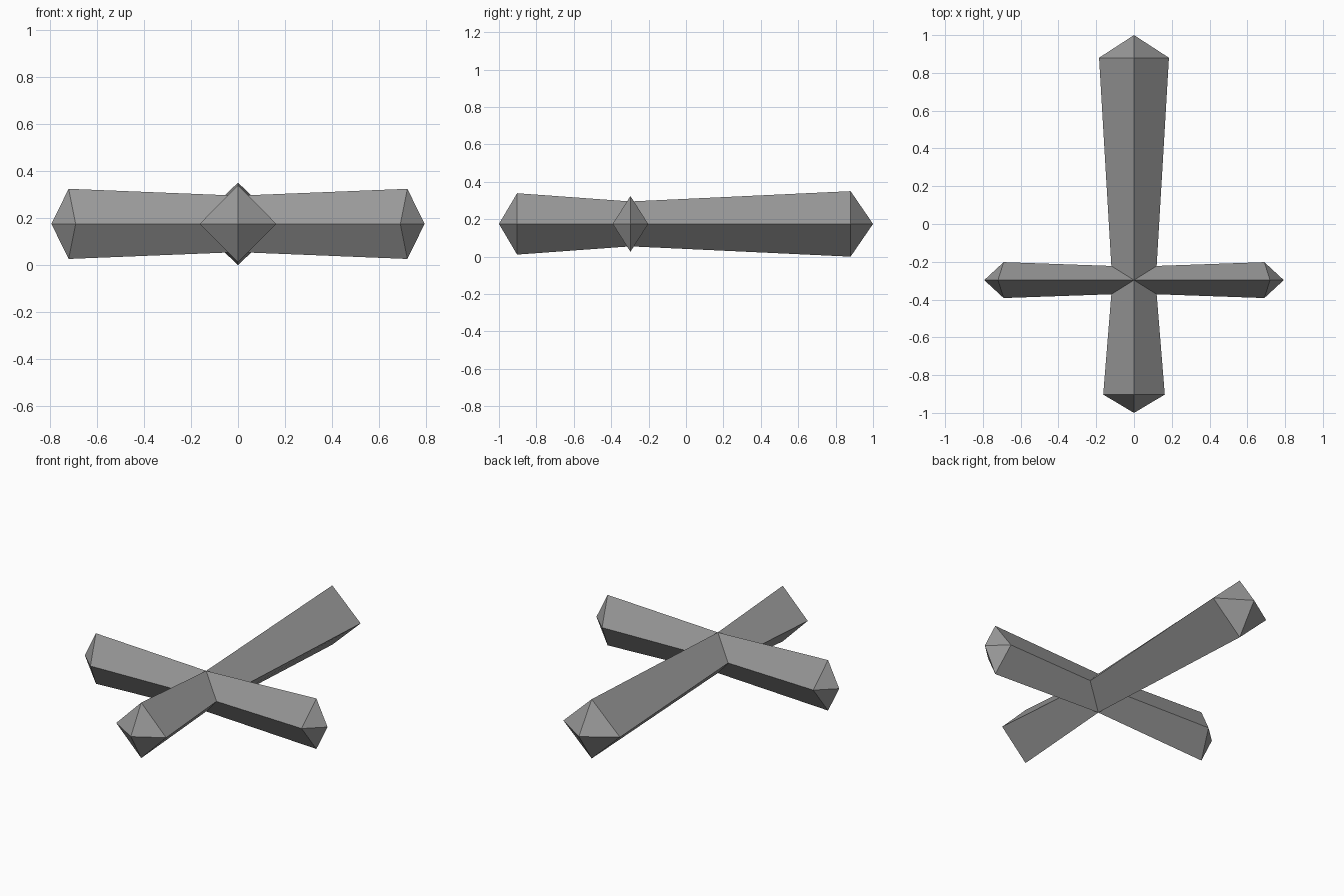
import bpy, bmesh
from mathutils import Vector

if "Cube" in bpy.data.objects:
    bpy.data.objects.remove(bpy.data.objects["Cube"])

hub = Vector((0, -0.297, 0.175))      # where the arms meet
bm = bmesh.new()

# Shared hub: top, bottom and four inner corners
top = bm.verts.new(hub + Vector((0, 0, 0.12)))
bottom = bm.verts.new(hub - Vector((0, 0, 0.12)))
corner = {(sx, sy): bm.verts.new(hub + Vector((0.12 * sx, 0.075 * sy, 0)))
          for sx in (1, -1) for sy in (1, -1)}


def arm(d, left, right, half_w, half_h, side_len, ridge_len, tip_len):
    """Flaring diamond-section arm with a pointed end, welded to the hub."""
    d = Vector(d)
    side = Vector((0, 0, 1)).cross(d)
    up = Vector((0, 0, half_h))
    inner = [top, left, bottom, right]
    outer = [bm.verts.new(hub + p) for p in (
        d * ridge_len + up, d * side_len + side * half_w,
        d * ridge_len - up, d * side_len - side * half_w)]
    tip = bm.verts.new(hub + d * tip_len)
    for i in range(4):
        j = (i + 1) % 4
        bm.faces.new((inner[i], inner[j], outer[j], outer[i]))
        bm.faces.new((outer[i], outer[j], tip))


# Long arm and short arm along y
arm((0, 1, 0), corner[-1, 1], corner[1, 1], 0.185, 0.175, 1.177, 1.177, 1.297)
arm((0, -1, 0), corner[1, -1], corner[-1, -1], 0.163, 0.164, 0.606, 0.606, 0.703)
# Matching side arms along x
for s in (1, -1):
    arm((s, 0, 0), corner[s, s], corner[s, -s], 0.095, 0.149, 0.69, 0.72, 0.793)

bmesh.ops.recalc_face_normals(bm, faces=bm.faces)
mesh = bpy.data.meshes.new("cross")
bm.to_mesh(mesh)
bm.free()

# Dark grey finish
dark = bpy.data.materials.new("dark_grey")
dark.diffuse_color = (0.32, 0.32, 0.32, 1)
dark.use_nodes = True
dark.node_tree.nodes["Principled BSDF"].inputs["Base Color"].default_value = dark.diffuse_color
mesh.materials.append(dark)
bpy.context.collection.objects.link(bpy.data.objects.new("cross", mesh))
